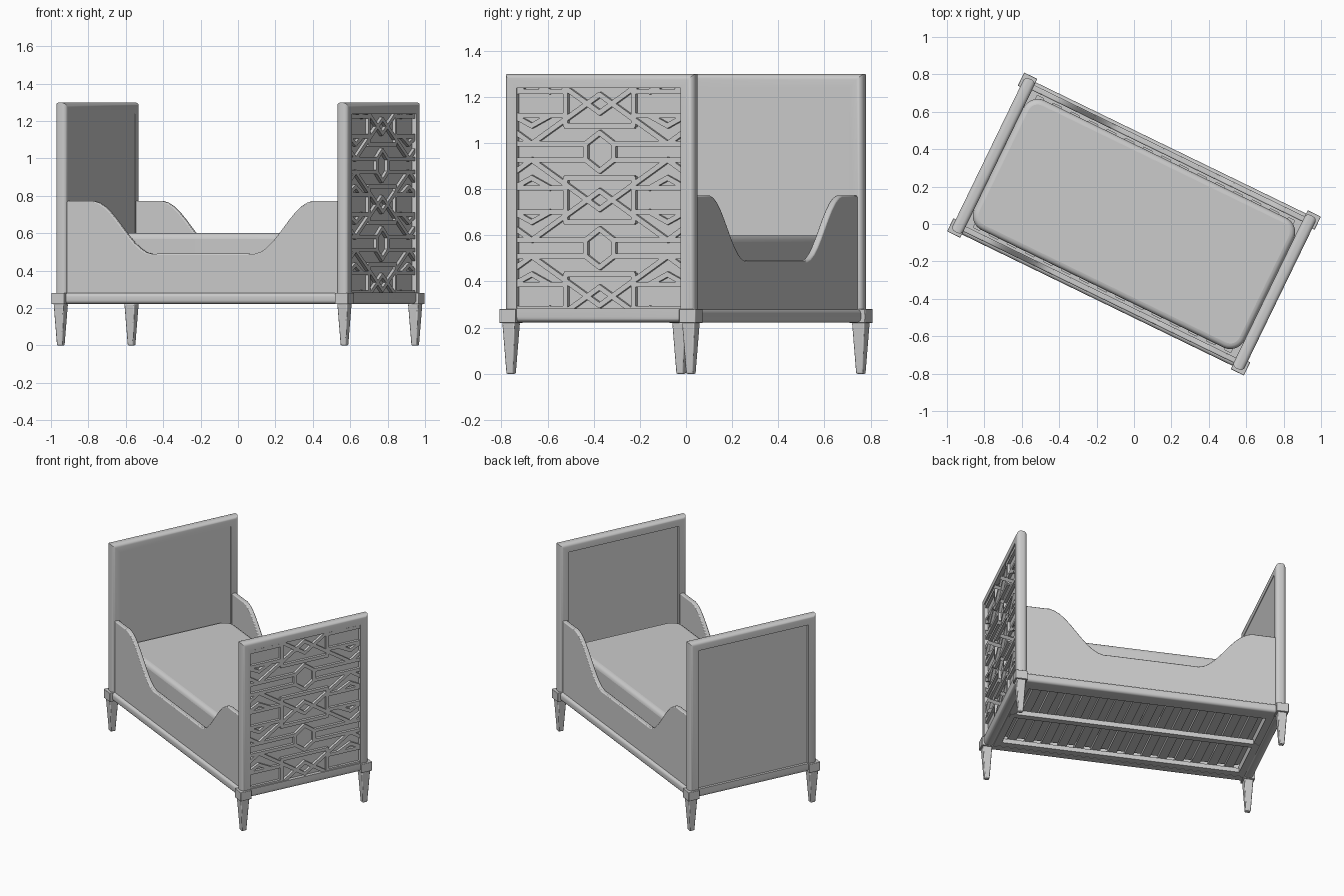
import bpy, bmesh, math
from mathutils import Vector

if "Cube" in bpy.data.objects:
    bpy.data.objects.remove(bpy.data.objects["Cube"])

ANGLE = math.radians(-25.9)      # whole bed is turned about z
TOP, RAIL_B, RAIL_T = 1.298, 0.222, 0.28


def finish(name, bm, bevel=0.0, segs=2, smooth=True):
    bmesh.ops.recalc_face_normals(bm, faces=bm.faces[:])
    me = bpy.data.meshes.new(name)
    bm.to_mesh(me)
    bm.free()
    ob = bpy.data.objects.new(name, me)
    bpy.context.collection.objects.link(ob)
    ob.rotation_euler.z = ANGLE
    if bevel:
        m = ob.modifiers.new("bevel", 'BEVEL')
        m.width, m.segments, m.limit_method = bevel, segs, 'ANGLE'
    if smooth:
        bpy.ops.object.select_all(action='DESELECT')
        ob.select_set(True)
        bpy.context.view_layer.objects.active = ob
        bpy.ops.object.shade_smooth_by_angle(angle=math.radians(35))
    return ob


def add_box(bm, x0, x1, y0, y1, z0, z1, bottom=1.0):
    r = bmesh.ops.create_cube(bm, size=1)
    cx, cy = (x0 + x1) / 2, (y0 + y1) / 2
    for v in r["verts"]:
        k = bottom if v.co.z < 0 else 1.0
        v.co = (cx + v.co.x * (x1 - x0) * k, cy + v.co.y * (y1 - y0) * k,
                z0 + (v.co.z + 0.5) * (z1 - z0))


def box(name, *dims, bevel=0.0, segs=2, bottom=1.0):
    bm = bmesh.new()
    add_box(bm, *dims, bottom=bottom)
    return finish(name, bm, bevel, segs)


def prism(name, pts, depth, bevel=0.0, segs=2):
    """Face through pts, extruded by the vector depth."""
    bm = bmesh.new()
    f = bm.faces.new([bm.verts.new(p) for p in pts])
    r = bmesh.ops.extrude_face_region(bm, geom=[f])
    vs = [e for e in r["geom"] if isinstance(e, bmesh.types.BMVert)]
    bmesh.ops.translate(bm, verts=vs, vec=depth)
    return finish(name, bm, bevel, segs)


def round_profile(t0, t1, width, r, n=5):
    """Section (inset, t) with both outer edges rounded."""
    p = [(width, t0)]
    for c, a0 in ((t0 + r, 270), (t1 - r, 180)):
        for i in range(n + 1):
            a = math.radians(a0 - 90 * i / n)
            p.append((r + r * math.cos(a), c + r * math.sin(a)))
    return p + [(width, t1)]


def mitred_frame(name, u0, u1, half):
    """Closed end frame: a rounded section swept round a rectangle."""
    bm = bmesh.new()
    loops = [[bm.verts.new((u, v, z)) for v, z in
              ((-half + d, RAIL_B + d), (half - d, RAIL_B + d),
               (half - d, TOP - d), (-half + d, TOP - d))]
             for d, u in round_profile(u0, u1, 0.06, 0.024)]
    for a, b in zip(loops, loops[1:] + loops[:1]):
        for i in range(4):
            j = (i + 1) % 4
            bm.faces.new((a[i], a[j], b[j], b[i]))
    return finish(name, bm)


# end boards: rounded frames with inset panels
mitred_frame("lattice_end_frame", 0.803, 0.868, 0.455)
mitred_frame("plain_end_frame", -0.868, -0.803, 0.455)
box("lattice_end_panel", 0.818, 0.843, -0.4, 0.4, 0.27, 1.245)
box("plain_end_panel", -0.85, -0.806, -0.4, 0.4, 0.27, 1.245)

# lattice: one quarter of the star cell, mirrored and repeated
QUARTER = [((0, 9), (68, -40)), ((34, 0), (34, 22)), ((34, 22), (0, 22)),
           ((14, 40), (14, 48)), ((14, 40), (0, 29)), ((14, 40), (68, 40)),
           ((34, 12), (68, 12)), ((68, 22), (50, 12))]
bm = bmesh.new()
W = 0.011


def strip(a, b):
    d = (b - a).normalized()
    n = Vector((-d.y, d.x)) * W
    a, b = a - d * W * 0.5, b + d * W * 0.5
    ring = [a + n, b + n, b - n, a - n]
    lo = [bm.verts.new((0.84, p.x, p.y)) for p in ring]
    hi = [bm.verts.new((0.861, p.x, p.y)) for p in ring]
    bm.faces.new(hi)
    bm.faces.new(lo[::-1])
    for i in range(4):
        j = (i + 1) % 4
        bm.faces.new((lo[i], lo[j], hi[j], hi[i]))


for col in (-1, 0, 1):
    for row in (-1, 0, 1):
        for sx in (-1, 1):
            for sz in (-1, 1):
                for p, q in QUARTER:
                    a, b = [Vector(((col * 136 + sx * x) * 0.00481,
                                    0.753 + (row * 96 + sz * z) * 0.00435))
                            for x, z in (p, q)]
                    strip(a, b)
for co, no in (((0, 0.397, 0), (0, 1, 0)), ((0, -0.397, 0), (0, -1, 0)),
               ((0, 0, 1.24), (0, 0, 1)), ((0, 0, 0.277), (0, 0, -1))):
    bmesh.ops.bisect_plane(bm, geom=bm.verts[:] + bm.edges[:] + bm.faces[:],
                           plane_co=co, plane_no=no, clear_outer=True)
finish("end_lattice", bm, smooth=False)

# side guards: raised ends with an S curve down to a low middle
N = 12
half = [(0.81, 0.772)]
for i in range(N + 1):
    t = i / N
    half.append((0.69 - 0.42 * t, 0.49 + 0.141 * (1 + math.cos(math.pi * t))
                 + 0.012 * math.sin(2 * math.pi * t)))
outline = half + [(-x, z) for x, z in reversed(half)] + [(-0.81, 0.25), (0.81, 0.25)]
for s, side in ((-1, "front"), (1, "back")):
    prism(side + "_side_guard", [(x, s * 0.405, z) for x, z in outline],
          (0, s * 0.03, 0), 0.006)
    # rounded rail under the guard
    sec = [(s * (0.452 - d), z) for d, z in round_profile(RAIL_B, RAIL_T, 0.06, 0.02)]
    prism(side + "_bottom_rail", [(-0.82, y, z) for y, z in sec], (1.64, 0, 0))
    box(side + "_slat_ledge", -0.81, 0.81, s * 0.345, s * 0.4, 0.225, 0.255)

# legs: square block over a tapered foot
for sx, end in ((-1, "left"), (1, "right")):
    for sy, side in ((-1, "front"), (1, "back")):
        x, y = sx * 0.843, sy * 0.433
        box(f"{side}_{end}_leg_block", x - 0.039, x + 0.039, y - 0.039, y + 0.039,
            RAIL_B - 0.002, RAIL_T + 0.001, bevel=0.003)
        box(f"{side}_{end}_leg", x - 0.03, x + 0.03, y - 0.03, y + 0.03,
            0, RAIL_B, bottom=0.55, bevel=0.005)
    box(f"{end}_slat_end_bar", *sorted((sx * 0.765, sx * 0.81)), -0.4, 0.4, 0.225, 0.275)

# slatted base with a centre beam
bm = bmesh.new()
COUNT = 14
for i in range(COUNT):
    x = -0.70 + 1.40 * i / (COUNT - 1)
    add_box(bm, x - 0.028, x + 0.028, -0.4, 0.4, 0.255, 0.275)
finish("slats", bm, smooth=False)
box("centre_beam", -0.8, 0.8, -0.022, 0.022, 0.222, 0.255)

# mattress: rounded corners and soft edges
R, MX, MY = 0.085, 0.803, 0.385
pts = []
for cx, cy, a0 in ((1, 1, 0), (-1, 1, 90), (-1, -1, 180), (1, -1, 270)):
    for i in range(9):
        a = math.radians(a0 + 90 * i / 8)
        pts.append((cx * (MX - R) + R * math.cos(a),
                    cy * (MY - R) + R * math.sin(a), 0.28))
prism("mattress", pts, (0, 0, 0.32), 0.03, 4)
